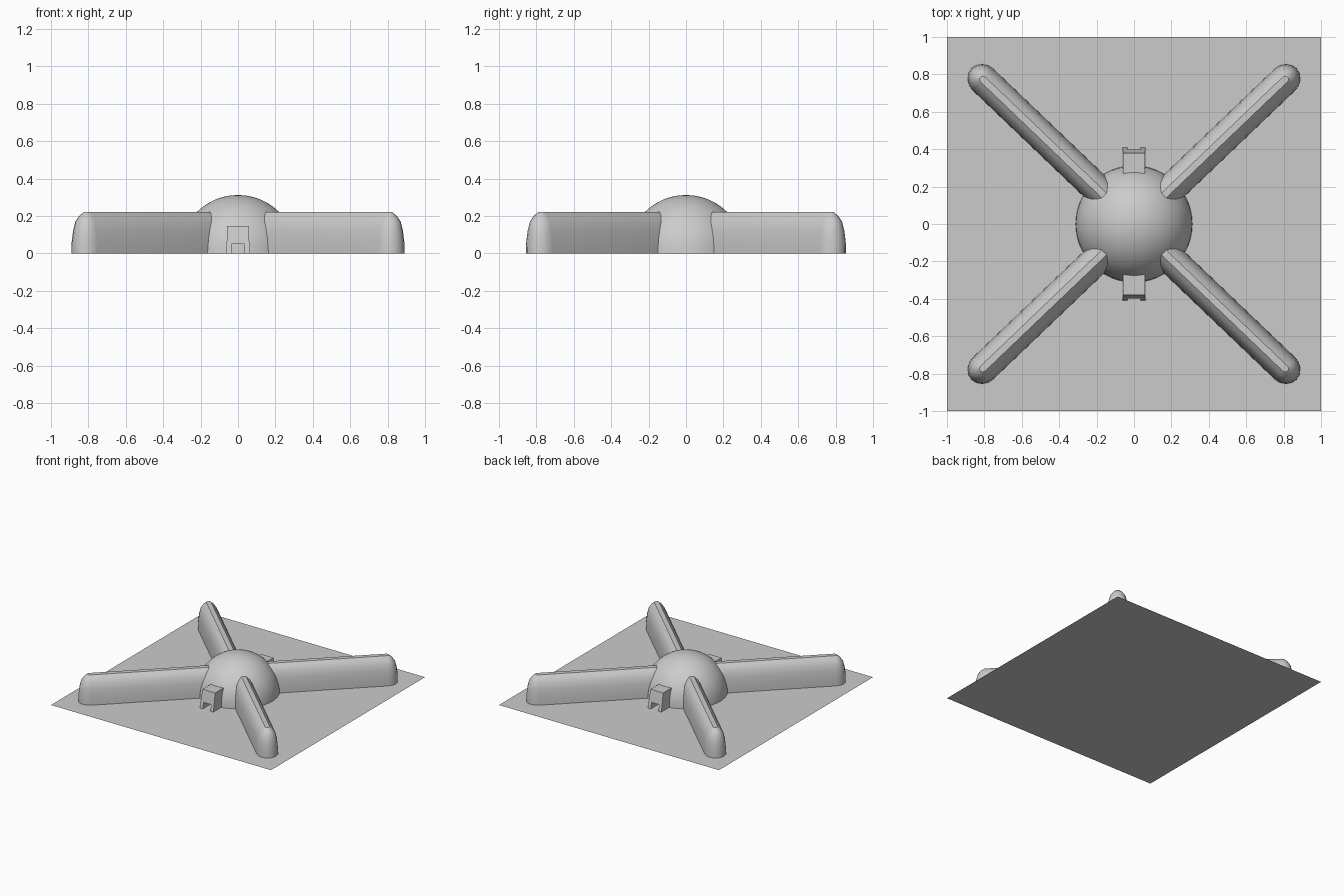
import bpy, bmesh, math
from mathutils import Vector

if "Cube" in bpy.data.objects:
    bpy.data.objects.remove(bpy.data.objects["Cube"])


def make(name, bm, angle=None):
    bmesh.ops.recalc_face_normals(bm, faces=bm.faces)
    mesh = bpy.data.meshes.new(name)
    bm.to_mesh(mesh)
    bm.free()
    ob = bpy.data.objects.new(name, mesh)
    bpy.context.collection.objects.link(ob)
    if angle:
        bpy.ops.object.select_all(action='DESELECT')
        ob.select_set(True)
        bpy.context.view_layer.objects.active = ob
        bpy.ops.object.shade_smooth_by_angle(angle=math.radians(angle))
    return ob


# Flat square base sheet
bm = bmesh.new()
bm.faces.new([bm.verts.new((x, y, 0)) for x, y in ((-1, -1), (1, -1), (1, 1), (-1, 1))])
make("base_sheet", bm)

# Central dome: upper half of a sphere
bm = bmesh.new()
bmesh.ops.create_uvsphere(bm, u_segments=48, v_segments=24, radius=0.312)
bmesh.ops.bisect_plane(bm, geom=bm.verts[:] + bm.edges[:] + bm.faces[:],
                       plane_co=(0, 0, 0), plane_no=(0, 0, 1), clear_inner=True)
make("dome", bm, 30)

# Rounded tunnel arms: half profile (half width, height), swept straight then around the end
HALF = [(0.08, 0), (0.079, 0.06), (0.072, 0.12), (0.06, 0.17), (0.04, 0.2), (0.018, 0.22)]
END = Vector((0.807, 0.772))
START = END.normalized() * 0.2


def arm(name, sx, sy):
    bm = bmesh.new()
    centre = Vector((END.x * sx, END.y * sy))
    start = Vector((START.x * sx, START.y * sy))
    d = centre.normalized()
    n = Vector((-d.y, d.x))
    stations = [(start, n)]
    steps = 8
    for i in range(steps + 1):
        a = math.pi * i / steps
        stations.append((centre, n * math.cos(a) + d * math.sin(a) * 1.08))
    stations.append((start, -n))
    rings = []
    for c, r in stations:
        rings.append([bm.verts.new((c.x + r.x * w, c.y + r.y * w, z)) for w, z in HALF])
    for a, b in zip(rings, rings[1:]):
        for k in range(len(HALF) - 1):
            bm.faces.new((a[k], b[k], b[k + 1], a[k + 1]))
    # flat ridge on top
    bm.faces.new([r[-1] for r in rings])
    make(name, bm, 28)


for sx, side in ((1, "right"), (-1, "left")):
    for sy, end in ((-1, "front"), (1, "back")):
        arm(f"{end}_{side}_arm", sx, sy)

# Porches with a small doorway and a leaning outer face
PORCH = [(-0.062, 0), (-0.058, 0.145), (0.058, 0.145), (0.062, 0),
         (0.035, 0), (0.035, 0.05), (-0.035, 0.05), (-0.035, 0)]
for name, s in (("front_porch", -1), ("back_porch", 1)):
    bm = bmesh.new()
    outer = [bm.verts.new((x, s * (0.408 - 0.2 * z), z)) for x, z in PORCH]
    inner = [bm.verts.new((x, s * 0.25, z)) for x, z in PORCH]
    bm.faces.new(outer)
    for k in range(len(PORCH)):
        if k == 3 or k == 7:
            continue
        j = (k + 1) % len(PORCH)
        bm.faces.new((outer[k], outer[j], inner[j], inner[k]))
    make(name, bm)
